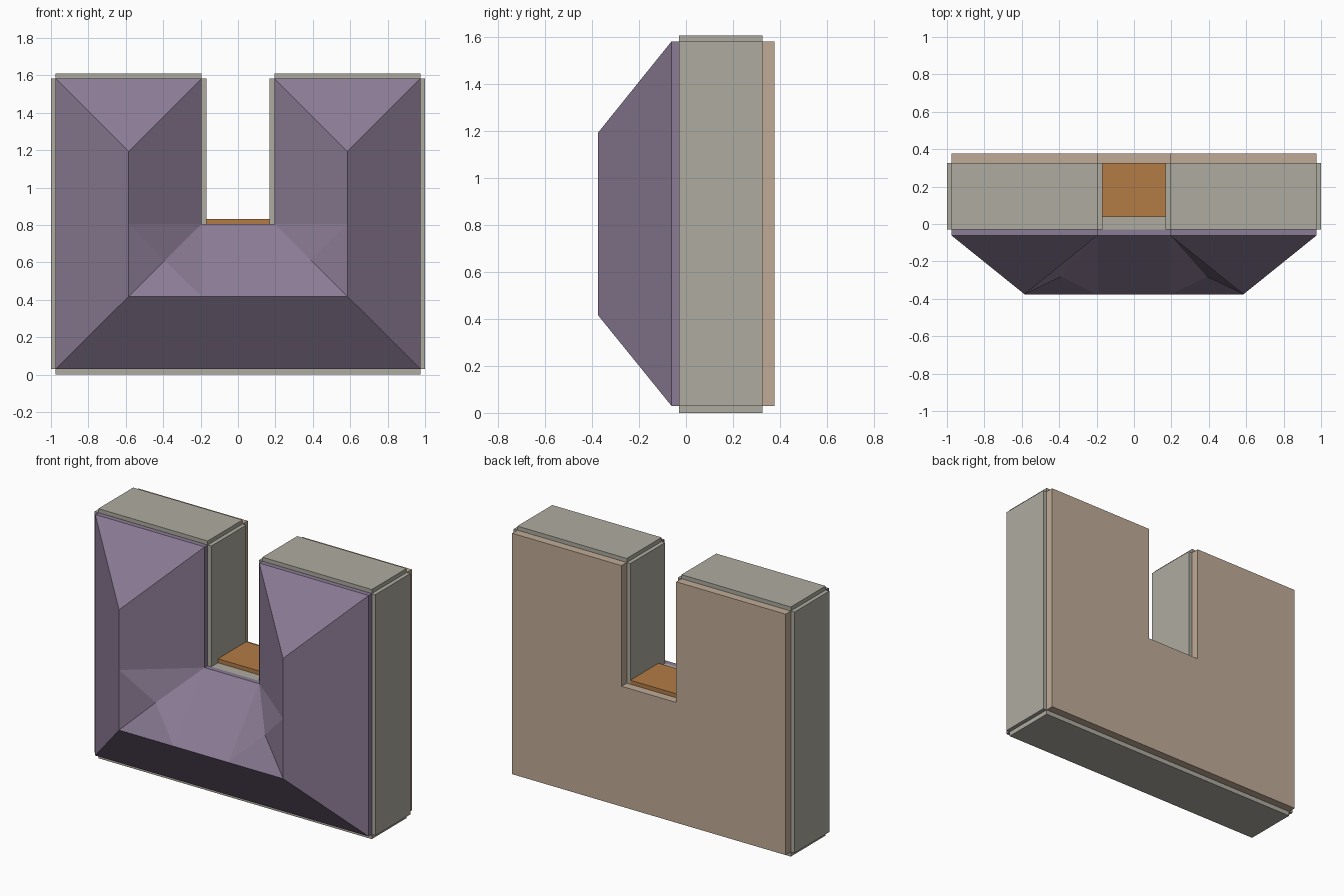
import bpy, bmesh

if "Cube" in bpy.data.objects:
    bpy.data.objects.remove(bpy.data.objects["Cube"])


def finish(name, bm, color):
    bmesh.ops.recalc_face_normals(bm, faces=bm.faces)
    me = bpy.data.meshes.new(name)
    bm.to_mesh(me)
    bm.free()
    ob = bpy.data.objects.new(name, me)
    bpy.context.collection.objects.link(ob)
    mat = bpy.data.materials.new(name + "_colour")
    mat.diffuse_color = (*color, 1)
    mat.use_nodes = True
    mat.node_tree.nodes["Principled BSDF"].inputs["Base Color"].default_value = mat.diffuse_color
    me.materials.append(mat)


def prism(name, half, y0, y1, color):
    """Extrude a left/right symmetric x-z outline, given as its right half."""
    pts = half + [(-x, z) for x, z in reversed(half)]
    bm = bmesh.new()
    face = bm.faces.new([bm.verts.new((x, y0, z)) for x, z in pts])
    ext = bmesh.ops.extrude_face_region(bm, geom=[face], use_keep_orig=True)
    verts = [g for g in ext["geom"] if isinstance(g, bmesh.types.BMVert)]
    bmesh.ops.translate(bm, verts=verts, vec=(0, y1 - y0, 0))
    finish(name, bm, color)


# U outline dimensions
W, N, B, F, T, O = 0.975, 0.195, 0.03, 0.805, 1.583, 0.026
u_half = [(W, B), (W, T), (N, T), (N, F)]

# Wall body: every side pushed out a little, leaving notched corners
prism("wall_body", [(W, 0), (W, B), (W + O, B), (W + O, T), (W, T), (W, T + O),
                    (N, T + O), (N, T), (N - O, T), (N - O, F)],
      -0.03, 0.325, (0.42, 0.41, 0.35))

# Flat back panel
prism("back_panel", u_half, 0.325, 0.378, (0.53, 0.41, 0.31))

# Raised floor slab in the gap
prism("gap_floor", [(N - O, F), (N - O, F + O)], 0.037, 0.325, (0.45, 0.20, 0.06))

# Faceted front: hipped ridge following the U, right half then mirrored
YB, YE, YR = -0.03, -0.062, -0.376
rx, rz = (W + N) / 2, (B + F) / 2
P = {
    "a": (0, YE, B), "b": (W, YE, B), "c": (W, YE, T), "d": (N, YE, T),
    "e": (N, YE, F), "f": (0, YE, F),
    "top": (rx, YR, T - (W - N) / 2), "side": (rx, YR, F), "corner": (rx, YR, rz),
    "low": (N, YR, rz), "mid": (0, YR, rz),
    "valley": ((rx + N) / 2, -0.282, (F + rz) / 2),
}
for k in "abcdef":
    P[k + "_back"] = (P[k][0], YB, P[k][2])
faces = ["a b corner mid", "b c top side corner", "c d top", "d e side top",
         "e valley side", "side valley corner", "e low valley",
         "low corner valley", "e f mid low",
         "a_back b_back c_back d_back e_back f_back"]
faces += [f"{p} {q} {q}_back {p}_back" for p, q in zip("abcde", "bcdef")]
bm = bmesh.new()
v = {k: bm.verts.new(co) for k, co in P.items()}
for f in faces:
    bm.faces.new([v[k] for k in f.split()])
bmesh.ops.mirror(bm, geom=bm.verts[:] + bm.edges[:] + bm.faces[:],
                 axis='X', merge_dist=0.0001)
bmesh.ops.remove_doubles(bm, verts=bm.verts, dist=0.0001)
finish("faceted_front", bm, (0.26, 0.20, 0.30))
